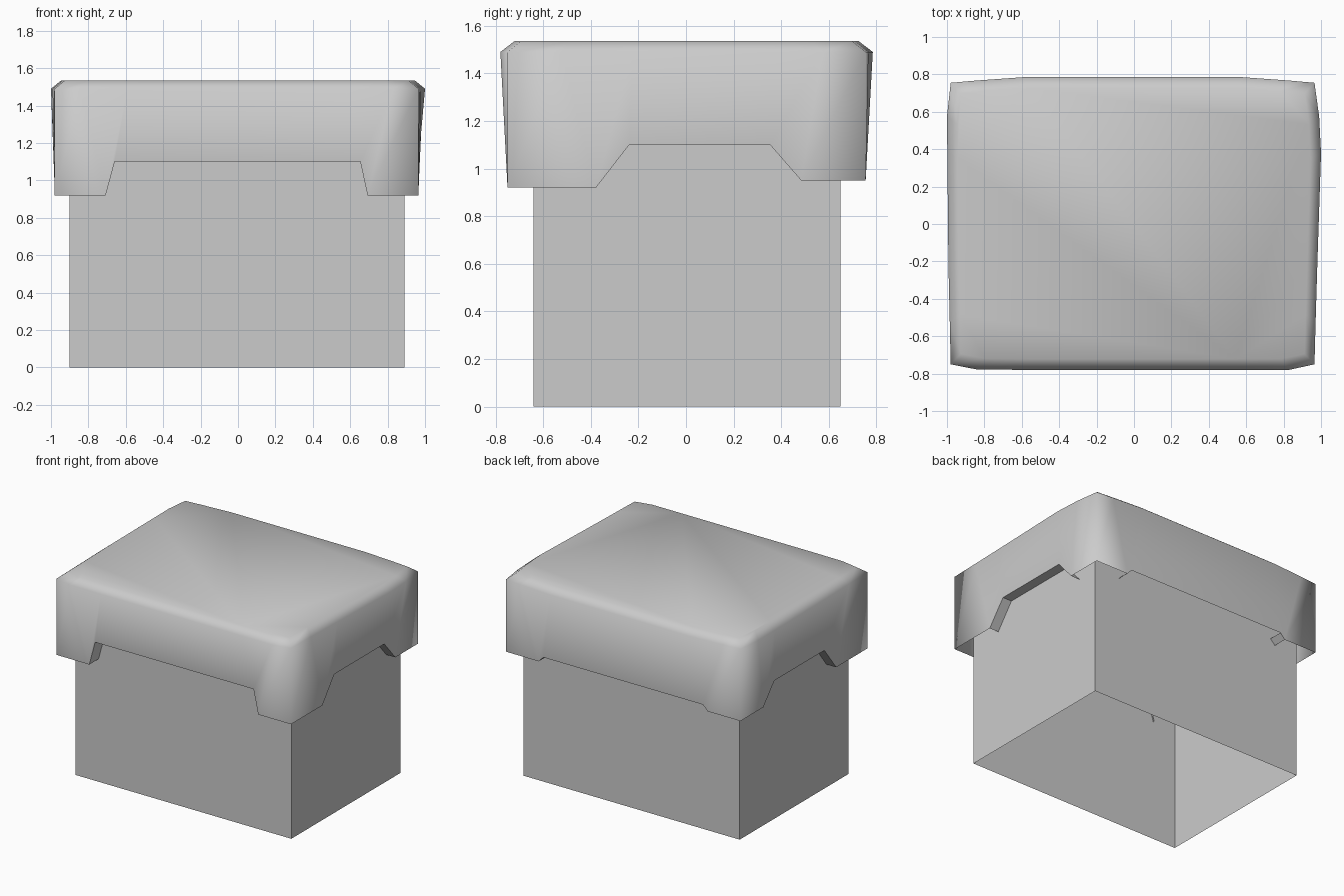
import bpy
import bmesh
from mathutils import Vector

cube = bpy.data.objects.get("Cube")
if cube:
    bpy.data.objects.remove(cube, do_unlink=True)

grey = bpy.data.materials.new("plain grey")
grey.use_nodes = True
colour = (0.6, 0.6, 0.6, 1)
grey.diffuse_color = colour
grey.node_tree.nodes["Principled BSDF"].inputs["Base Color"].default_value = colour


def make_object(name, bm):
    mesh = bpy.data.meshes.new(name)
    bm.to_mesh(mesh)
    bm.free()
    mesh.materials.append(grey)
    obj = bpy.data.objects.new(name, mesh)
    bpy.context.collection.objects.link(obj)
    return obj


# Box body, open at the bottom
bm = bmesh.new()
bmesh.ops.create_cube(bm, size=1)
for v in bm.verts:
    v.co = Vector((v.co.x * 1.79 - 0.005, v.co.y * 1.29 + 0.005, (v.co.z + 0.5) * 1.13))
floor = [f for f in bm.faces if f.normal.z < -0.5]
bmesh.ops.delete(bm, geom=floor, context='FACES_ONLY')
make_object("box_body", bm)

# Cover outline: four corners, counterclockwise from the front, with leg heights
front_leg, back_leg = 0.92, 0.95
corners = [Vector((-0.98, -0.75, front_leg)), Vector((0.965, -0.75, front_leg)),
           Vector((0.965, 0.755, back_leg)), Vector((-0.98, 0.755, back_leg))]

# For each side: notch fractions, notch height, fractions and bulges at the shoulder, lip depth
sides = [
    ((0.14, 0.165, 0.84, 0.86), 1.1, (0.07, 0.2, 0.8, 0.93), (0.027, 0.03, 0.03, 0.03), 0.1),
    ((0.247, 0.34, 0.733, 0.82), 1.1, (0.15, 0.35, 0.75, 0.88), (0.006, 0.015, 0.035, 0.025), 0.08),
    ((0.14, 0.16, 0.84, 0.86), 0.99, (0.07, 0.2, 0.8, 0.93), (0.012, 0.03, 0.03, 0.012), 0),
    ((0.18, 0.267, 0.66, 0.753), 1.1, (0.12, 0.25, 0.65, 0.85), (0.02, 0.018, 0.012, 0.005), 0.07),
]

bm = bmesh.new()
hem, shoulder, crown = [], [], []


def add_column(low, high):
    hem.append(bm.verts.new(low))
    shoulder.append(bm.verts.new((high.x, high.y, 1.49)))
    crown.append(bm.verts.new((high.x * 0.945, high.y * 0.925, 1.535)))


lips = []
for i, (cuts, notch, spread, bulges, lip) in enumerate(sides):
    a, b = corners[i], corners[(i + 1) % 4]
    along = (b - a).to_2d().normalized()
    outward = Vector((along.y, -along.x, 0))
    add_column(a, a)
    edge = []
    for k in range(4):
        low = a.lerp(b, cuts[k])
        if k in (1, 2):
            low.z = notch
        else:
            low.z = a.z if k == 0 else b.z
        add_column(low, a.lerp(b, spread[k]) + outward * bulges[k])
        edge.append(low)
    lips.append((edge, outward, lip))

# Cover walls, rounded shoulder and top
count = len(hem)
for lower, upper in ((hem, shoulder), (shoulder, crown)):
    for i in range(count):
        j = (i + 1) % count
        bm.faces.new((lower[i], lower[j], upper[j], upper[i]))
bm.faces.new(crown)
for f in bm.faces:
    f.smooth = True

# Folded lips around the notches
for edge, outward, lip in lips:
    for k in range(3):
        depth = lip if k == 1 else 0.12
        if depth == 0:
            continue
        p, q = edge[k], edge[k + 1]
        inward = outward * -depth
        bm.faces.new([bm.verts.new(c) for c in (p, p + inward, q + inward, q)])

make_object("cover", bm)
